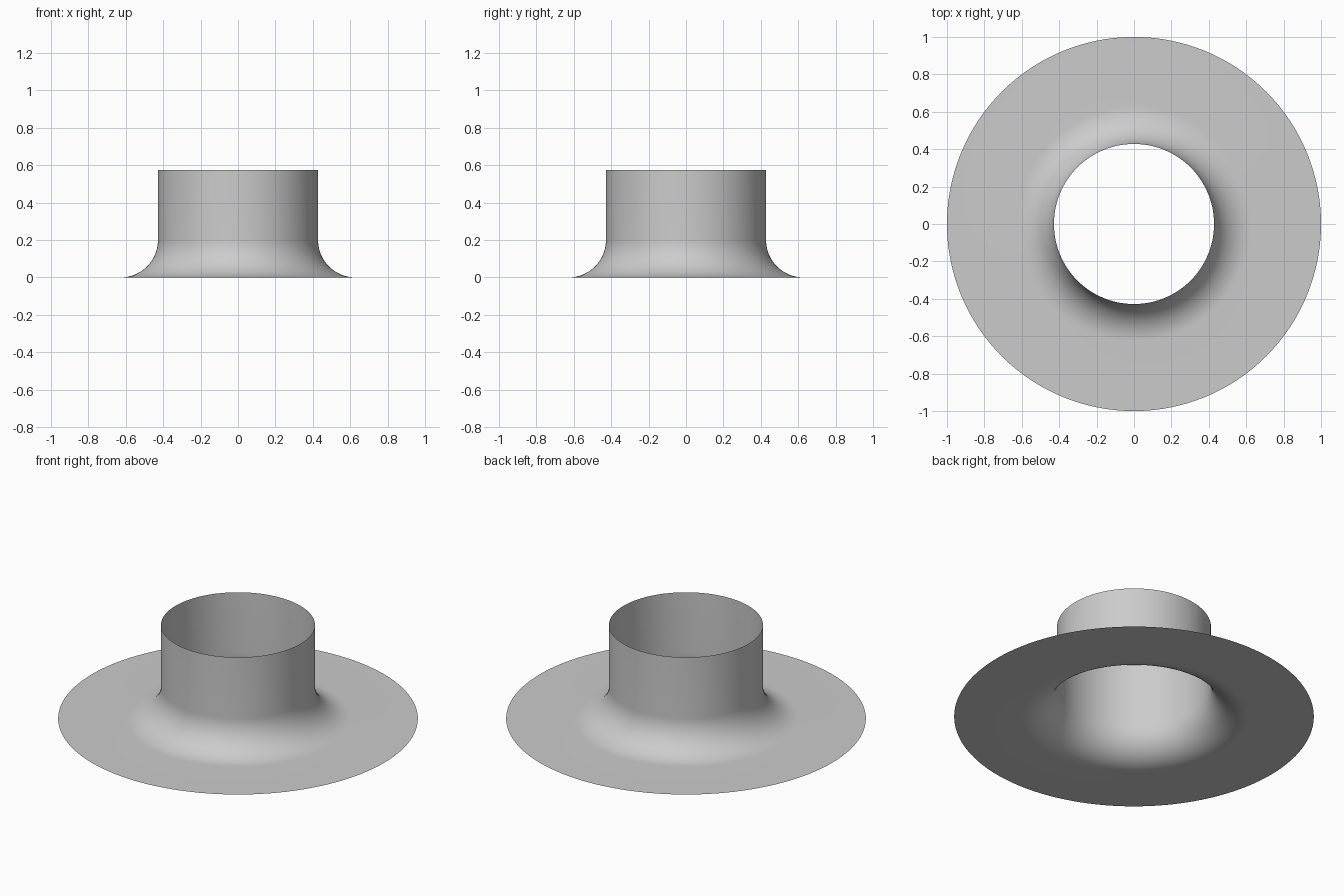
import bpy, bmesh
from math import sin, cos, pi

cube = bpy.data.objects.get("Cube")
if cube:
    bpy.data.objects.remove(cube, do_unlink=True)

SIDES = 128
RIM, TUBE, FILLET, TOP = 1.0, 0.428, 0.2, 0.575

# Plain grey for the whole sheet
grey = bpy.data.materials.new("grey")
grey.use_nodes = True
colour = (0.6, 0.6, 0.6, 1)
grey.diffuse_color = colour
grey.node_tree.nodes["Principled BSDF"].inputs["Base Color"].default_value = colour

# Profile from rim to tube top: flat flange, quarter-round fillet, straight wall
STEPS = 20
profile = [(RIM, 0)]
for i in range(STEPS + 1):
    a = pi / 2 * i / STEPS
    profile.append((TUBE + FILLET * (1 - sin(a)), FILLET * (1 - cos(a))))
profile.append((TUBE, TOP))

# Revolve the profile into a single thin surface
bm = bmesh.new()
rings = []
for r, z in profile:
    rings.append([bm.verts.new((r * cos(2 * pi * s / SIDES), r * sin(2 * pi * s / SIDES), z))
                  for s in range(SIDES)])
for low, high in zip(rings, rings[1:]):
    for s in range(SIDES):
        t = (s + 1) % SIDES
        bm.faces.new((low[s], low[t], high[t], high[s]))

mesh = bpy.data.meshes.new("flanged_collar")
bm.to_mesh(mesh)
bm.free()
mesh.materials.append(grey)
collar = bpy.data.objects.new("flanged_collar", mesh)
bpy.context.collection.objects.link(collar)

# Smooth shading
bpy.ops.object.select_all(action='DESELECT')
collar.select_set(True)
bpy.context.view_layer.objects.active = collar
bpy.ops.object.shade_smooth_by_angle()
